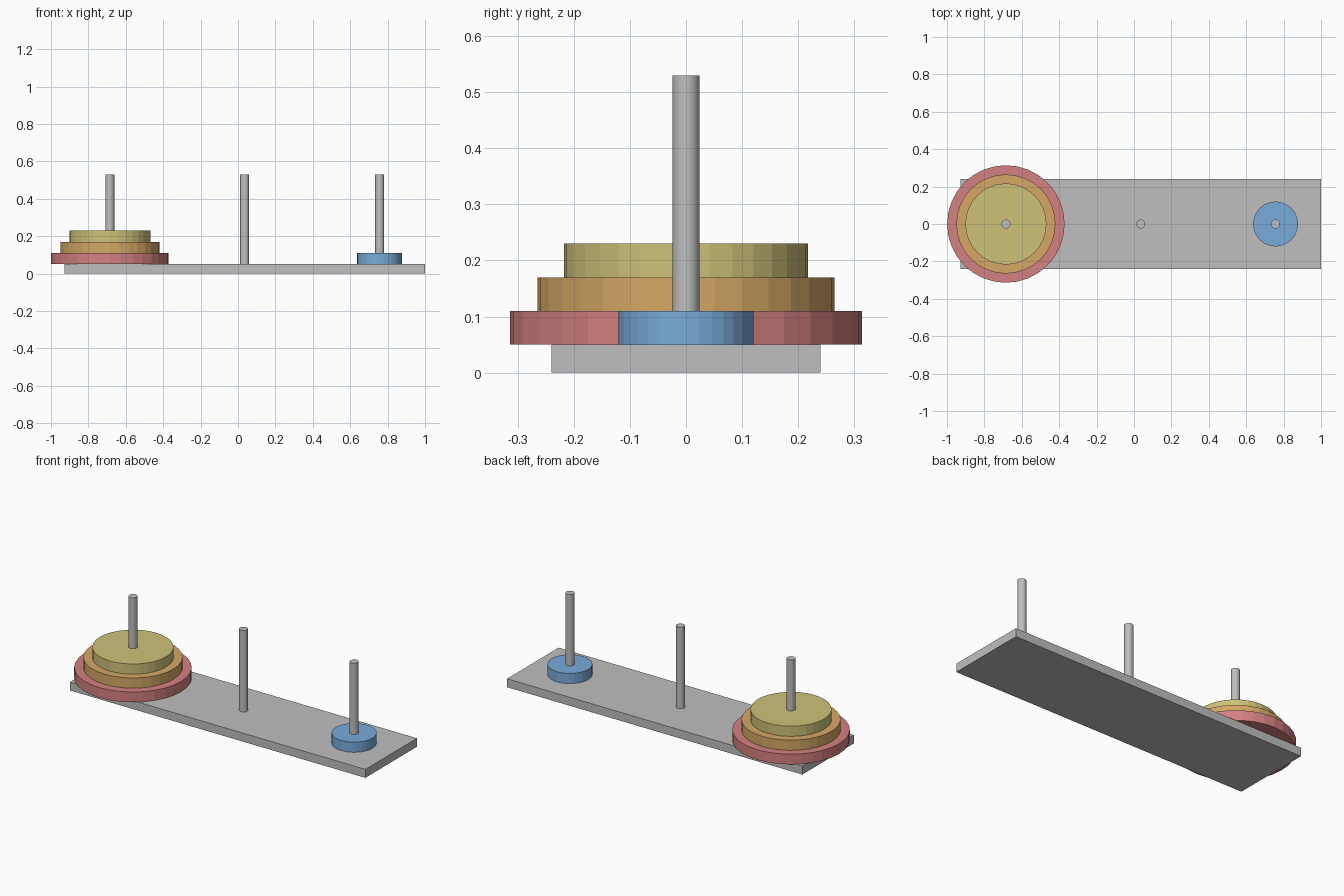
import bpy

cube = bpy.data.objects.get("Cube")
if cube:
    bpy.data.objects.remove(cube, do_unlink=True)


def material(name, rgb):
    mat = bpy.data.materials.new(name)
    mat.use_nodes = True
    mat.diffuse_color = (*rgb, 1)
    mat.node_tree.nodes["Principled BSDF"].inputs["Base Color"].default_value = (*rgb, 1)
    return mat


grey = material("grey", (0.52, 0.52, 0.52))
red = material("red", (0.66, 0.22, 0.22))
orange = material("orange", (0.66, 0.39, 0.13))
yellow = material("yellow", (0.62, 0.54, 0.19))
blue = material("blue", (0.19, 0.41, 0.70))


def finish(name, mat):
    obj = bpy.context.object
    obj.name = obj.data.name = name
    obj.data.materials.append(mat)
    return obj


def cylinder(name, x, bottom, height, radius, mat):
    bpy.ops.mesh.primitive_cylinder_add(
        vertices=32, radius=radius, depth=height,
        location=(x, 0, bottom + height / 2))
    return finish(name, mat)


CENTRE, SPACING = 0.036, 0.721
BASE_TOP, DISC = 0.05, 0.06

# Base board
bpy.ops.mesh.primitive_cube_add(size=1, location=(CENTRE, 0, BASE_TOP / 2))
bpy.context.object.scale = (1.925, 0.48, BASE_TOP)
finish("base_board", grey)

# Three pegs
for side, label in ((-1, "right"), (0, "middle"), (1, "left")):
    cylinder(label + "_peg", CENTRE + side * SPACING, BASE_TOP, 0.48, 0.024, grey)

# Stacked discs on one peg, largest at the bottom
stack = (("large_disc", 0.314, red), ("medium_disc", 0.265, orange),
         ("small_disc", 0.217, yellow))
for level, (name, radius, mat) in enumerate(stack):
    cylinder(name, CENTRE - SPACING, BASE_TOP + level * DISC, DISC, radius, mat)

# Smallest disc, moved to the far peg
cylinder("smallest_disc", CENTRE + SPACING, BASE_TOP, DISC, 0.12, blue)
